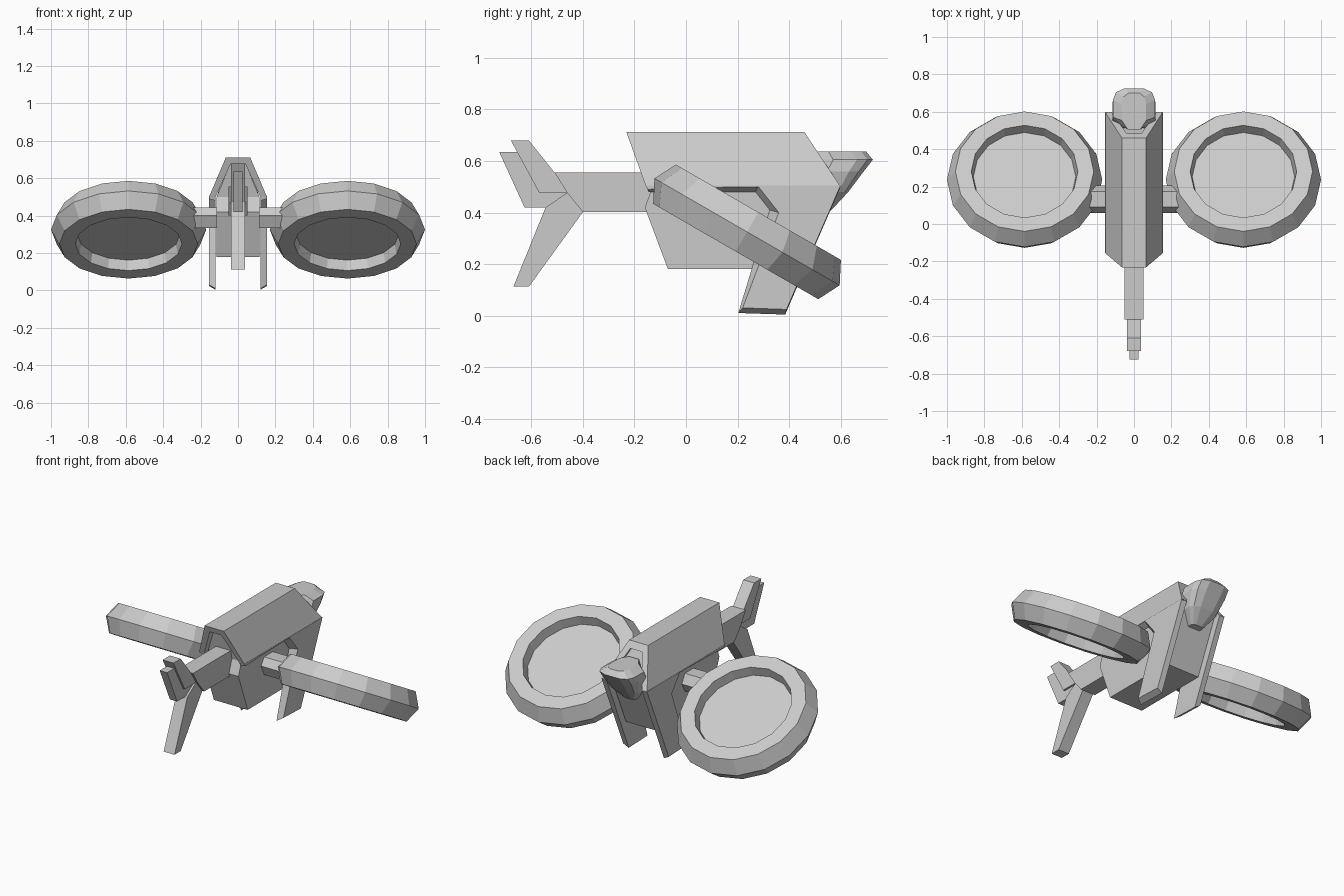
import bpy, bmesh, math
from mathutils import Matrix

if "Cube" in bpy.data.objects:
    bpy.data.objects.remove(bpy.data.objects["Cube"])

grey = bpy.data.materials.new("hull_grey")
grey.diffuse_color = (0.6, 0.6, 0.6, 1)
grey.use_nodes = True
grey.node_tree.nodes["Principled BSDF"].inputs["Base Color"].default_value = grey.diffuse_color


def make(name, verts, faces):
    me = bpy.data.meshes.new(name)
    bm = bmesh.new()
    vs = [bm.verts.new(v) for v in verts]
    for f in faces:
        bm.faces.new([vs[i] for i in f])
    bmesh.ops.recalc_face_normals(bm, faces=bm.faces)
    bm.to_mesh(me)
    bm.free()
    me.materials.append(grey)
    ob = bpy.data.objects.new(name, me)
    bpy.context.collection.objects.link(ob)
    return ob


def loft(name, rings, caps=True):
    """Skin equal-length closed rings; without caps the last ring joins the first."""
    n, m = len(rings[0]), len(rings)
    faces = []
    for r in range(m - 1 if caps else m):
        a, b = r * n, (r + 1) % m * n
        faces += [(a + i, a + (i + 1) % n, b + (i + 1) % n, b + i) for i in range(n)]
    if caps:
        faces += [tuple(range(n)), tuple(range((m - 1) * n, m * n))]
    return make(name, [p for r in rings for p in r], faces)


def plate(name, profile, x0, x1, profile1=None):
    """Side profile (y, z) stretched from x0 to x1."""
    return loft(name, [[(x0, y, z) for y, z in profile],
                       [(x1, y, z) for y, z in profile1 or profile]])


# Roof shell: hollow trapezoid section with slanted rear and front ends
half = [(0.155, 0.5), (0.065, 0.712), (0.04, 0.675), (0.12, 0.5)]
section = half[:2] + [(-x, z) for x, z in half[1::-1]]
section += [(-x, z) for x, z in half[:1:-1]] + half[2:]


def rear(z):
    return -0.155 - (z - 0.5) * 0.36


def front(z):
    return 0.6 - (z - 0.5) * 0.66


loft("roof_shell", [[(x, f(z), z) for x, z in section] for f in (rear, front)])

# Hull core: lower box tapering up inside the shell
core = [(0.115, 0.18, -0.07, 0.42), (0.115, 0.42, -0.16, 0.525),
        (0.115, 0.5, -0.13, 0.56), (0.042, 0.675, -0.17, 0.465)]
loft("hull", [[(-x, a, z), (x, a, z), (x, b, z), (-x, b, z)] for x, z, a, b in core])

# Side plates running down into the landing legs
inner = [(-0.15, 0.5), (0.6, 0.5), (0.385, 0.004), (0.203, 0.01),
         (0.325, 0.41), (0.27, 0.48), (-0.145, 0.48)]
outer = [(-0.155, 0.505), (0.6, 0.505), (0.39, 0.024), (0.22, 0.03),
         (0.36, 0.4), (0.28, 0.502), (-0.15, 0.49)]
for s, side in ((-1, "left"), (1, "right")):
    plate(side + "_leg", inner, 0.12 * s, 0.155 * s, outer)

# Nose canopy: stacked eight-sided rings (half width, z, back y, front y)
rings = []
for w, z, a, b in [(0.065, 0.636, 0.505, 0.70), (0.113, 0.605, 0.52, 0.725),
                   (0.115, 0.56, 0.5, 0.69), (0.095, 0.48, 0.5, 0.63),
                   (0.04, 0.405, 0.5, 0.56)]:
    c, r = (a + b) / 2, (b - a) / 2
    rings.append([(x * w, c + y * r, z) for x, y in
                  [(1, -.5), (1, .4), (.85, .8), (.45, 1), (-.45, 1), (-.85, .8),
                   (-1, .4), (-1, -.5), (-.5, -1), (.5, -1)]])
loft("nose_canopy", rings)

# Tail boom and fins
plate("tail_boom", [(-0.1, 0.555), (-0.51, 0.555), (-0.46, 0.475),
                    (-0.40, 0.402), (-0.1, 0.402)], -0.05, 0.05)
plate("upper_fin", [(-0.45, 0.555), (-0.51, 0.555), (-0.61, 0.68), (-0.68, 0.68),
                    (-0.57, 0.477), (-0.44, 0.477)], -0.037, 0.037)
plate("rear_fin", [(-0.46, 0.477), (-0.57, 0.477), (-0.652, 0.635), (-0.725, 0.635),
                   (-0.627, 0.42), (-0.5, 0.42)], -0.025, 0.025)
plate("lower_fin", [(-0.38, 0.42), (-0.40, 0.402), (-0.61, 0.112), (-0.67, 0.112),
                    (-0.545, 0.42), (-0.46, 0.478)], -0.037, 0.037)

# Tilted ducted rotors with their arms
N = 16
duct = [(0.37, 0.088), (0.415, 0), (0.37, -0.088), (0.285, -0.088),
        (0.268, 0), (0.285, 0.088)]


def circle(r, z):
    return [(r * math.cos(i * math.tau / N), r * math.sin(i * math.tau / N), z)
            for i in range(N)]


for s, side in ((-1, "left"), (1, "right")):
    tilt = Matrix.Translation((0.585 * s, 0.237, 0.325)) @ Matrix.Rotation(-math.pi / 6, 4, 'X')
    loft(side + "_duct", [circle(r, z) for r, z in duct], caps=False).matrix_world = tilt
    loft(side + "_rotor_disc", [circle(0.274, -0.03), circle(0.274, 0.03)]).matrix_world = tilt
    plate(side + "_arm", [(0.06, 0.40), (0.09, 0.445), (0.175, 0.445), (0.205, 0.39),
                          (0.175, 0.335), (0.09, 0.335)], 0.10 * s, 0.27 * s)
